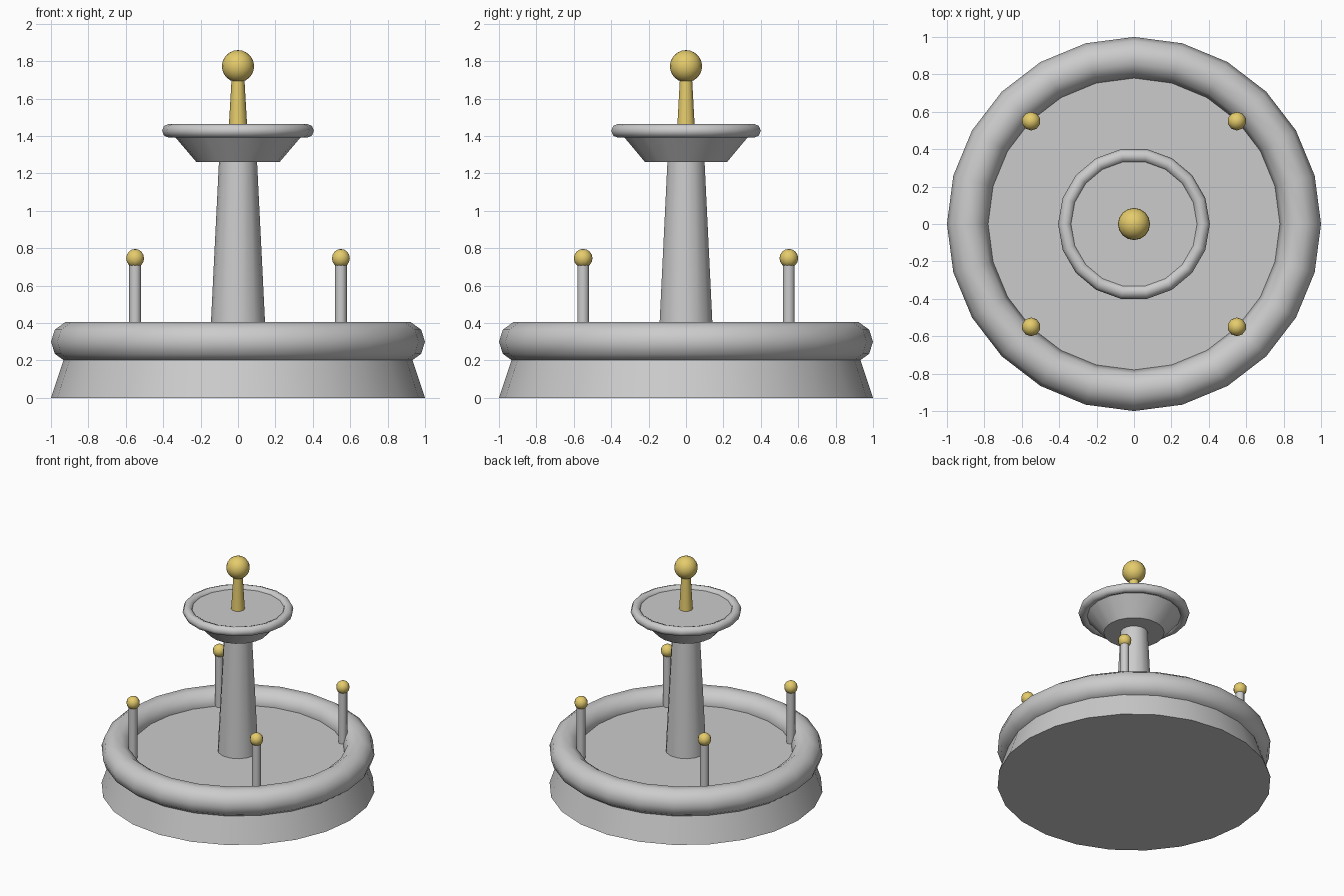
import bpy, bmesh
from math import sin, cos, pi, radians

if "Cube" in bpy.data.objects:
    bpy.data.objects.remove(bpy.data.objects["Cube"])

gold = bpy.data.materials.new("gold")
gold.diffuse_color = (0.78, 0.6, 0.15, 1)
gold.use_nodes = True
gold.node_tree.nodes["Principled BSDF"].inputs["Base Color"].default_value = gold.diffuse_color


def lathe(name, profile, sides, closed=False, at=(0, 0, 0), mat=None, angle=40):
    """Revolve (radius, z) points around z; open profiles are capped."""
    bm = bmesh.new()
    rings = [[bm.verts.new((r * cos(2 * pi * i / sides), r * sin(2 * pi * i / sides), z))
              for i in range(sides)] for r, z in profile]
    pairs = list(zip(rings, rings[1:]))
    if closed:
        pairs.append((rings[-1], rings[0]))
    else:
        bm.faces.new(rings[0][::-1])
        bm.faces.new(rings[-1])
    for a, b in pairs:
        for i in range(sides):
            j = (i + 1) % sides
            bm.faces.new((a[i], a[j], b[j], b[i]))
    bmesh.ops.remove_doubles(bm, verts=bm.verts, dist=1e-5)
    bmesh.ops.recalc_face_normals(bm, faces=bm.faces)
    me = bpy.data.meshes.new(name)
    bm.to_mesh(me)
    bm.free()
    ob = bpy.data.objects.new(name, me)
    ob.location = at
    bpy.context.collection.objects.link(ob)
    if mat:
        me.materials.append(mat)
    bpy.ops.object.select_all(action='DESELECT')
    ob.select_set(True)
    bpy.context.view_layer.objects.active = ob
    bpy.ops.object.shade_smooth_by_angle(angle=radians(angle))
    return ob


def ring(name, major, minor, z, sides, steps):
    pts = [(major + minor * cos(2 * pi * k / steps), z + minor * sin(2 * pi * k / steps))
           for k in range(steps)]
    return lathe(name, pts, sides, closed=True, angle=50)


def ball(name, r, at, sides, steps):
    bm = bmesh.new()
    bmesh.ops.create_uvsphere(bm, u_segments=sides, v_segments=steps, radius=r)
    me = bpy.data.meshes.new(name)
    bm.to_mesh(me)
    bm.free()
    me.materials.append(gold)
    me.shade_smooth()
    ob = bpy.data.objects.new(name, me)
    ob.location = at
    bpy.context.collection.objects.link(ob)
    return ob


# Lower basin: tapered base and rounded rim
lathe("basin_base", [(1.0, 0), (0.9, 0.3)], 24)
ring("basin_rim", 0.89, 0.11, 0.3, 24, 10)

# Central column
lathe("column", [(0.15, 0.295), (0.1, 1.3)], 14)

# Upper bowl and its rim
lathe("upper_bowl", [(0.222, 1.26), (0.375, 1.44)], 18)
ring("upper_bowl_rim", 0.369, 0.037, 1.428, 18, 8)

# Gold spire and finial
lathe("spire", [(0.05, 1.435), (0.034, 1.71)], 10, mat=gold)
ball("finial", 0.086, (0, 0, 1.773), 16, 12)

# Four corner posts with gold balls
for sx in (-1, 1):
    for sy in (-1, 1):
        x, y = 0.55 * sx, 0.55 * sy
        lathe("post", [(0.032, 0.295), (0.032, 0.73)], 10, at=(x, y, 0))
        ball("post_ball", 0.05, (x, y, 0.746), 10, 8)
